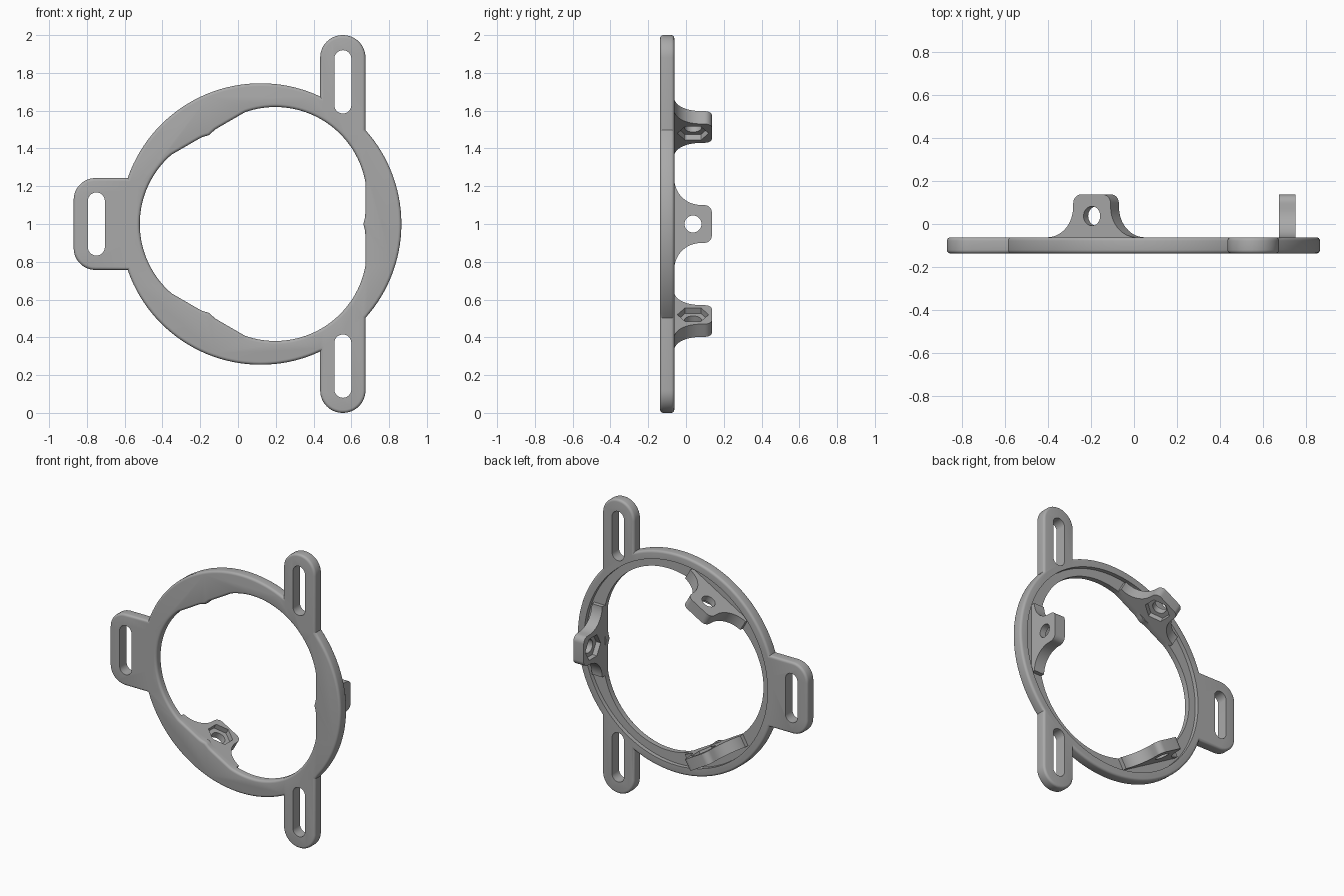
import bpy, bmesh
from math import pi, sin, cos, sqrt, radians

if "Cube" in bpy.data.objects:
    bpy.data.objects.remove(bpy.data.objects["Cube"])

CX, CZ = 0.12, 1.0                          # ring centre
FRONT, BACK, FLOOR = -0.137, -0.062, -0.09  # plate faces and recess floor
FILLET = 0.016

grey = bpy.data.materials.new("grey plastic")
grey.use_nodes = True
grey.diffuse_color = (0.4, 0.4, 0.4, 1)
grey.node_tree.nodes["Principled BSDF"].inputs["Base Color"].default_value = grey.diffuse_color


def upright(u, v, w):
    return (u, w, v)


def radial(a):
    """Frame with u along the ring, v backwards and w away from the ring centre."""
    return lambda u, v, w: (CX + w * cos(a) - u * sin(a), v, CZ + w * sin(a) + u * cos(a))


def loft(name, layers, frame=upright):
    """Solid through a stack of (outline, depth) layers."""
    bm = bmesh.new()
    rings = [[bm.verts.new(frame(u, v, w)) for u, v in pts] for pts, w in layers]
    for a, b in zip(rings, rings[1:]):
        for i in range(len(a)):
            j = (i + 1) % len(a)
            bm.faces.new((a[i], a[j], b[j], b[i]))
    bm.faces.new(rings[0])
    bm.faces.new(rings[-1])
    bmesh.ops.recalc_face_normals(bm, faces=bm.faces)
    mesh = bpy.data.meshes.new(name)
    bm.to_mesh(mesh)
    bm.free()
    mesh.materials.append(grey)
    ob = bpy.data.objects.new(name, mesh)
    bpy.context.collection.objects.link(ob)
    return ob


def combine(ob, other, operation):
    """Apply a boolean and remove the second object."""
    mod = ob.modifiers.new("combine", 'BOOLEAN')
    mod.operation, mod.solver, mod.object = operation, 'EXACT', other
    bpy.context.view_layer.update()
    mesh = bpy.data.meshes.new_from_object(ob.evaluated_get(bpy.context.evaluated_depsgraph_get()))
    ob.modifiers.clear()
    ob.data = mesh
    bpy.data.objects.remove(other)


def arc(x, y, r, start, end, n=12):
    return [(x + r * cos(radians(start + (end - start) * i / n)),
             y + r * sin(radians(start + (end - start) * i / n))) for i in range(n + 1)]


def circle(x, y, r, n=128):
    return [(x + r * cos(2 * pi * i / n), y + r * sin(2 * pi * i / n)) for i in range(n)]


def rounded_box(x0, x1, z0, z1, r):
    """Rounded rectangle as a function of its outward offset."""
    def outline(d):
        r2 = max(r + d, 0.002)
        pts = []
        for x, z, a in ((x1, z1, 0), (x0, z1, 90), (x0, z0, 180), (x1, z0, 270)):
            sx, sz = (1 if x == x1 else -1), (1 if z == z1 else -1)
            pts += arc(x + sx * (d - r2), z + sz * (d - r2), r2, a, a + 90)
        return pts
    return outline


def hole_outline(d, n=180):
    """Three wide arcs joined by three flats."""
    pts = []
    for i in range(n):
        a = 2 * pi * i / n
        t = (a % (2 * pi / 3)) - pi / 3
        r_arc = 0.155 * cos(t) + sqrt((0.485 + d) ** 2 - (0.155 * sin(t)) ** 2)
        r = min(r_arc, (0.554 + d) / cos(pi / 3 - abs(t)))
        pts.append((CX + r * cos(a), CZ + r * sin(a)))
    return pts


def filleted_plate(name, outline):
    steps = [(FILLET * (1 - cos(i * pi / 8)), FILLET * (1 - sin(i * pi / 8))) for i in range(5)]
    front = [(outline(-inset), FRONT + depth) for depth, inset in steps]
    back = [(outline(-inset), BACK - depth) for depth, inset in reversed(steps)]
    return loft(name, front + back)


# Ring with side tab and two arms
plate = filleted_plate("mount_plate", lambda d: circle(CX, CZ, 0.745 + d))
tabs = [rounded_box(-0.87, -0.45, 0.757, 1.243, 0.115),
        rounded_box(0.435, 0.675, 1.38, 2.0, 0.119),
        rounded_box(0.435, 0.675, 0.0, 0.62, 0.119)]
for outline in tabs:
    combine(plate, filleted_plate("tab", outline), 'UNION')

# Adjustment slots
for box in ((-0.795, -0.705, 0.833, 1.167), (0.51, 0.6, 1.585, 1.92), (0.51, 0.6, 0.08, 0.415)):
    slot = rounded_box(*box, 0.0449)(0)
    combine(plate, loft("slot_cutter", [(slot, -0.3), (slot, 0.3)]), 'DIFFERENCE')

# Central opening with rounded front rim, and round recess at the back
rim = [(hole_outline(FILLET * (1 - sin(i * pi / 8))), FRONT + FILLET * (1 - cos(i * pi / 8)))
       for i in range(5)]
opening = [(hole_outline(FILLET), -0.3)] + rim + [(hole_outline(0), 0.3)]
combine(plate, loft("opening_cutter", opening), 'DIFFERENCE')
recess = circle(CX, CZ, 0.69)
combine(plate, loft("recess_cutter", [(recess, FLOOR), (recess, 0.3)]), 'DIFFERENCE')

# Flared lugs with a bolt hole and a hexagonal nut pocket on the inner face
half = [(0.24, FLOOR)] + arc(0.24, 0.077, 0.139, 270, 180, 16) + arc(0.06, 0.097, 0.04, 0, 90, 8)
profile = half + [(-u, v) for u, v in reversed(half)]
parts = [plate]
for name, angle in (("left_lug", 0), ("upper_lug", 120), ("lower_lug", 240)):
    frame = radial(radians(angle))
    lug = loft(name, [(profile, 0.554), (profile, 0.632)], frame)
    bolt = circle(0, 0.037, 0.045, 32)
    combine(lug, loft("bolt_cutter", [(bolt, 0.4), (bolt, 0.8)], frame), 'DIFFERENCE')
    nut = [(v, u + 0.037) for u, v in circle(0, 0, 0.083, 6)]
    combine(lug, loft("nut_cutter", [(nut, 0.4), (nut, 0.588)], frame), 'DIFFERENCE')
    parts.append(lug)

# Smooth curved walls, crisp edges
for ob in bpy.context.selected_objects:
    ob.select_set(False)
for ob in parts:
    ob.select_set(True)
bpy.context.view_layer.objects.active = plate
bpy.ops.object.shade_smooth_by_angle(angle=radians(32))
